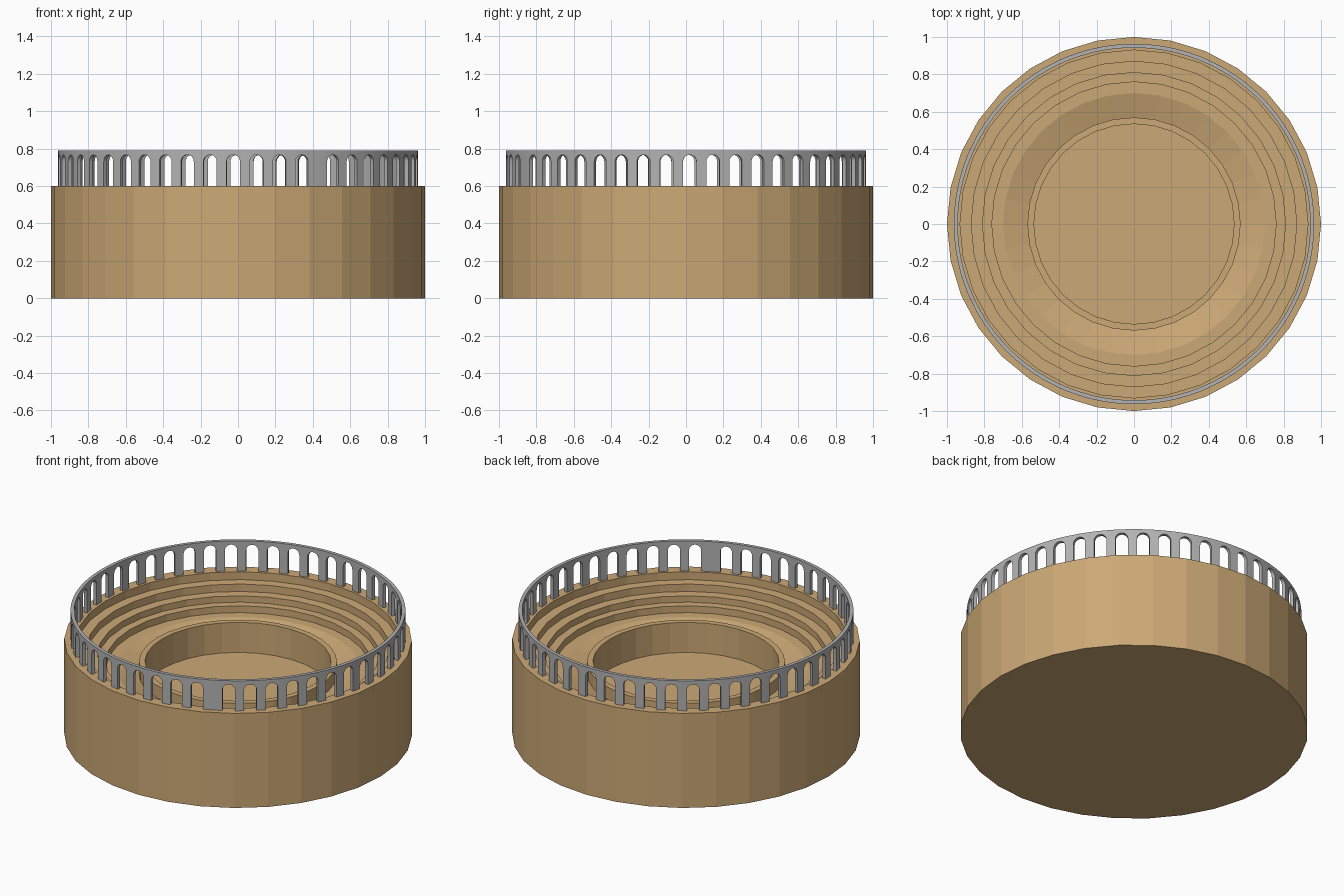
import bpy, bmesh, math

if "Cube" in bpy.data.objects:
    bpy.data.objects.remove(bpy.data.objects["Cube"])


def material(name, rgb):
    m = bpy.data.materials.new(name)
    m.diffuse_color = (*rgb, 1)
    m.use_nodes = True
    m.node_tree.nodes["Principled BSDF"].inputs["Base Color"].default_value = m.diffuse_color
    return m


sand = material("sandstone", (0.60, 0.395, 0.18))
gray = material("gray_stone", (0.45, 0.45, 0.45))


def finish(bm, name, mat):
    mesh = bpy.data.meshes.new(name)
    bm.to_mesh(mesh)
    bm.free()
    mesh.materials.append(mat)
    ob = bpy.data.objects.new(name, mesh)
    bpy.context.collection.objects.link(ob)
    return ob


def lathe(name, profile, mat, sides=32):
    """Spin a (radius, z) profile that starts and ends on the axis."""
    bm = bmesh.new()
    rings = []
    for r, z in profile:
        if r == 0:
            rings.append([bm.verts.new((0, 0, z))] * sides)
        else:
            rings.append([bm.verts.new((r * math.cos(math.tau * i / sides),
                                        r * math.sin(math.tau * i / sides), z))
                          for i in range(sides)])
    for a, b in zip(rings, rings[1:]):
        for i in range(sides):
            j = (i + 1) % sides
            quad = list(dict.fromkeys((a[i], a[j], b[j], b[i])))
            bm.faces.new(quad)
    return finish(bm, name, mat)


# Drum: outer wall, rim, seating tiers, sloped walk, podium and arena floor
profile = [(0, 0), (1, 0), (1, 0.60), (0.93, 0.60)]
for r_out, r_in, z in ((0.93, 0.87, 0.55), (0.87, 0.81, 0.503),
                       (0.81, 0.76, 0.463), (0.76, 0.70, 0.42)):
    profile += [(r_out, z), (r_in, z)]
profile += [(0.57, 0.385), (0.57, 0.463), (0.535, 0.463), (0.535, 0.272), (0, 0.272)]
lathe("arena_drum", profile, sand)

# Arcade: ring of arched bays closed by one solid pier
R_OUT, R_IN, Z0, Z1, SPRING = 0.963, 0.942, 0.60, 0.79, 0.731
BAYS, STEP = 48, math.radians(7.425)
START = math.radians(-58.2)
HALF = 0.036 / R_OUT          # half opening as an angle

outline = []                  # (angle, lower edge height) around the ring
for k in range(BAYS):
    c = START + k * STEP
    outline += [(c - STEP / 2, Z0), (c - HALF, Z0)]
    for i in range(11):
        t = math.pi * (1 - i / 10)
        outline.append((c + HALF * math.cos(t), SPRING + 0.036 * math.sin(t)))
    outline += [(c + HALF, Z0), (c + STEP / 2, Z0)]
outline.append((START - STEP / 2 + math.tau, Z0))

bm = bmesh.new()


def column(a, z):
    return [bm.verts.new((r * math.cos(a), r * math.sin(a), h))
            for r in (R_OUT, R_IN) for h in (z, Z1)]


cols = [column(a, z) for a, z in outline]
for (p, q), (a, b) in zip(zip(outline, outline[1:]), zip(cols, cols[1:])):
    bm.faces.new((a[2], b[2], b[0], a[0]))          # sill, jamb or soffit
    if q[0] - p[0] > 1e-6:
        bm.faces.new((a[0], b[0], b[1], a[1]))      # outer face
        bm.faces.new((b[2], a[2], a[3], b[3]))      # inner face
        bm.faces.new((a[1], b[1], b[3], a[3]))      # top
bmesh.ops.remove_doubles(bm, verts=bm.verts, dist=1e-5)
arcade = finish(bm, "arcade", gray)

bpy.ops.object.select_all(action='DESELECT')
arcade.select_set(True)
bpy.context.view_layer.objects.active = arcade
bpy.ops.object.shade_smooth_by_angle(angle=math.radians(30))
